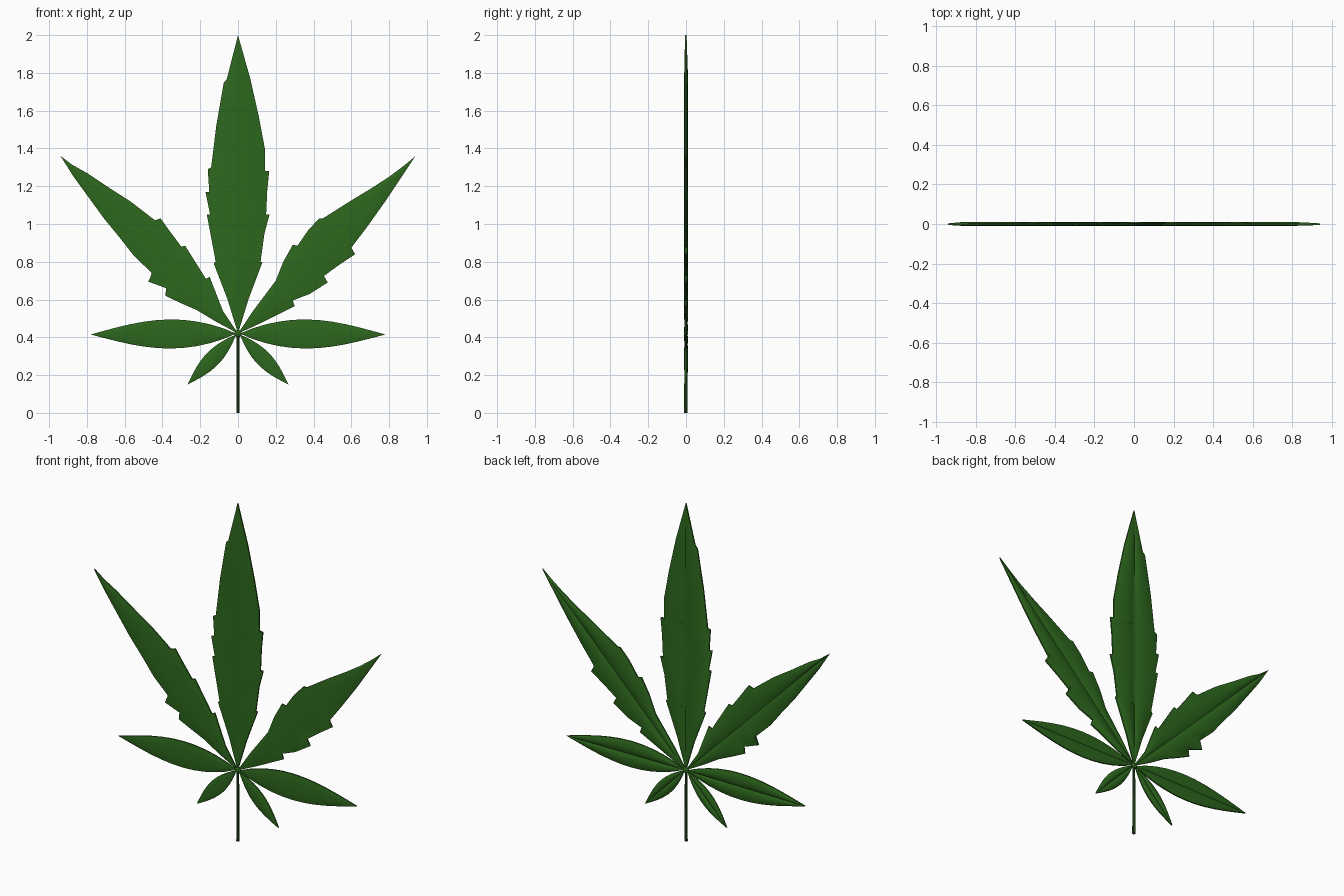
import bpy, bmesh, math
from mathutils import Vector

if "Cube" in bpy.data.objects:
    bpy.data.objects.remove(bpy.data.objects["Cube"])


def material(name, col):
    m = bpy.data.materials.new(name)
    m.diffuse_color = (*col, 1)
    m.use_nodes = True
    m.node_tree.nodes["Principled BSDF"].inputs["Base Color"].default_value = m.diffuse_color
    return m


GREEN = material("leaf_green", (0.026, 0.135, 0.012))
DARK = material("stem_green", (0.018, 0.085, 0.01))
HUB = Vector((0, 0.42))

# cross-section of half a blade: (fraction from midrib to edge, y)
FRONT = [(0, -0.010), (0.3, -0.010), (0.7, -0.0085), (1, -0.005)]
BACK = [(1, 0.003), (0.8, 0.008), (0.45, 0.011), (0.12, 0.008), (0, 0.003)]
RING = ([(1, s, y) for s, y in FRONT + BACK]
        + [(-1, s, y) for s, y in BACK[-2::-1] + FRONT[:0:-1]])


def finish(bm, name, mat):
    bmesh.ops.recalc_face_normals(bm, faces=bm.faces)
    me = bpy.data.meshes.new(name)
    bm.to_mesh(me)
    bm.free()
    ob = bpy.data.objects.new(name, me)
    bpy.context.collection.objects.link(ob)
    me.materials.append(mat)
    bpy.ops.object.select_all(action='DESELECT')
    ob.select_set(True)
    bpy.context.view_layer.objects.active = ob
    bpy.ops.object.shade_smooth_by_angle(angle=math.radians(35))
    return ob


def leaflet(name, tip, edge_a, edge_b, base=HUB):
    """Loft the blade section along the midrib between two edge outlines."""
    base, tip = Vector(base), Vector(tip)
    axis = (tip - base).normalized()
    length = (tip - base).length
    bm = bmesh.new()
    rings, last = [], 0
    for a, b in zip(edge_a, edge_b):
        a, b = Vector(a), Vector(b)
        t = ((a + b) / 2 - base).dot(axis)
        last = t = min(max(t, last + 0.004), length - 0.004)
        mid = base + axis * t
        k = min(1, (a - b).length / 0.08)
        ring = []
        for side, s, y in RING:
            p = mid.lerp(a if side > 0 else b, s)
            ye = -0.005 if y < 0 else 0.003
            ring.append(bm.verts.new((p.x, ye + (y - ye) * k, p.y)))
        rings.append(ring)
    n = len(RING)
    for r0, r1 in zip(rings, rings[1:]):
        for i in range(n):
            j = (i + 1) % n
            bm.faces.new((r0[i], r0[j], r1[j], r1[i]))
    # pointed ends, each a short vertical edge
    for ring, p in ((rings[0], base), (rings[-1], tip)):
        f = bm.verts.new((p.x, -0.005, p.y))
        r = bm.verts.new((p.x, 0.003, p.y))
        for i in range(n):
            j = (i + 1) % n
            vi, vj = [f if RING[q][2] < 0 else r for q in (i, j)]
            bm.faces.new((ring[i], ring[j], vj) if vi is vj
                         else (ring[i], ring[j], vj, vi))
    return finish(bm, name, GREEN)


def plain_leaflet(name, base, tip, width, skew=0.87, n=11):
    """Smooth-edged leaflet with a bowed outline."""
    base, tip = Vector(base), Vector(tip)
    d = tip - base
    side = Vector((-d.y, d.x)).normalized()
    a, b = [], []
    for i in range(1, n):
        t = i / n
        w = width * math.sin(math.pi * t ** skew)
        a.append(base + d * t + side * w)
        b.append(base + d * t - side * w)
    leaflet(name, tip, a, b, base)


# serrated top leaflet
leaflet("top_leaflet", (0, 2.0),
        [(-.055, .6), (-.128, .79), (-.118, .80), (-.165, 1.05), (-.148, 1.05), (-.172, 1.17),
         (-.152, 1.17), (-.16, 1.29), (-.142, 1.3), (-.115, 1.52), (-.075, 1.75), (-.06, 1.765)],
        [(.055, .6), (.13, .8), (.118, .79), (.14, .95), (.167, 1.05), (.148, 1.03),
         (.155, 1.18), (.165, 1.28), (.143, 1.27), (.142, 1.4), (.11, 1.57), (.065, 1.77)])

# serrated diagonal leaflets
leaflet("right_leaflet", (.94, 1.36),
        [(.08, .54), (.2, .70), (.24, .80), (.29, .89), (.315, .885), (.37, .965),
         (.43, 1.03), (.45, 1.03), (.6, 1.125), (.7, 1.185), (.8, 1.25), (.88, 1.31)],
        [(.12, .475), (.3, .565), (.29, .595), (.38, .63), (.475, .69), (.455, .725),
         (.53, .78), (.62, .84), (.6, .875), (.68, .98), (.78, 1.12), (.88, 1.27)])
leaflet("left_leaflet", (-.94, 1.36),
        [(-.08, .54), (-.15, .72), (-.17, .71), (-.28, .885), (-.3, .88), (-.36, .96),
         (-.41, 1.03), (-.44, 1.02), (-.57, 1.12), (-.68, 1.19), (-.8, 1.27), (-.88, 1.315)],
        [(-.12, .485), (-.22, .545), (-.3, .58), (-.385, .62), (-.38, .66), (-.475, .695),
         (-.45, .735), (-.55, .83), (-.62, .92), (-.71, 1.03), (-.79, 1.14), (-.87, 1.25)])

# plain lower leaflets, mirrored
for s, label in ((1, "right"), (-1, "left")):
    plain_leaflet(label + "_level_leaflet", (s * .01, .42), (s * .78, .415), .077)
    plain_leaflet(label + "_small_leaflet", (s * .01, .415), (s * .267, .15), .042, 0.95)

# stem and the knot where the leaflets meet
bm = bmesh.new()
bmesh.ops.create_cone(bm, cap_ends=True, segments=8, radius1=.009, radius2=.007, depth=.42)
bmesh.ops.translate(bm, verts=bm.verts, vec=(0, -.001, .21))
finish(bm, "stem", DARK)
bm = bmesh.new()
bmesh.ops.create_uvsphere(bm, u_segments=10, v_segments=6, radius=.02)
bmesh.ops.scale(bm, verts=bm.verts, vec=(1, .5, 1))
bmesh.ops.translate(bm, verts=bm.verts, vec=(0, 0, .42))
finish(bm, "leaf_knot", GREEN)
